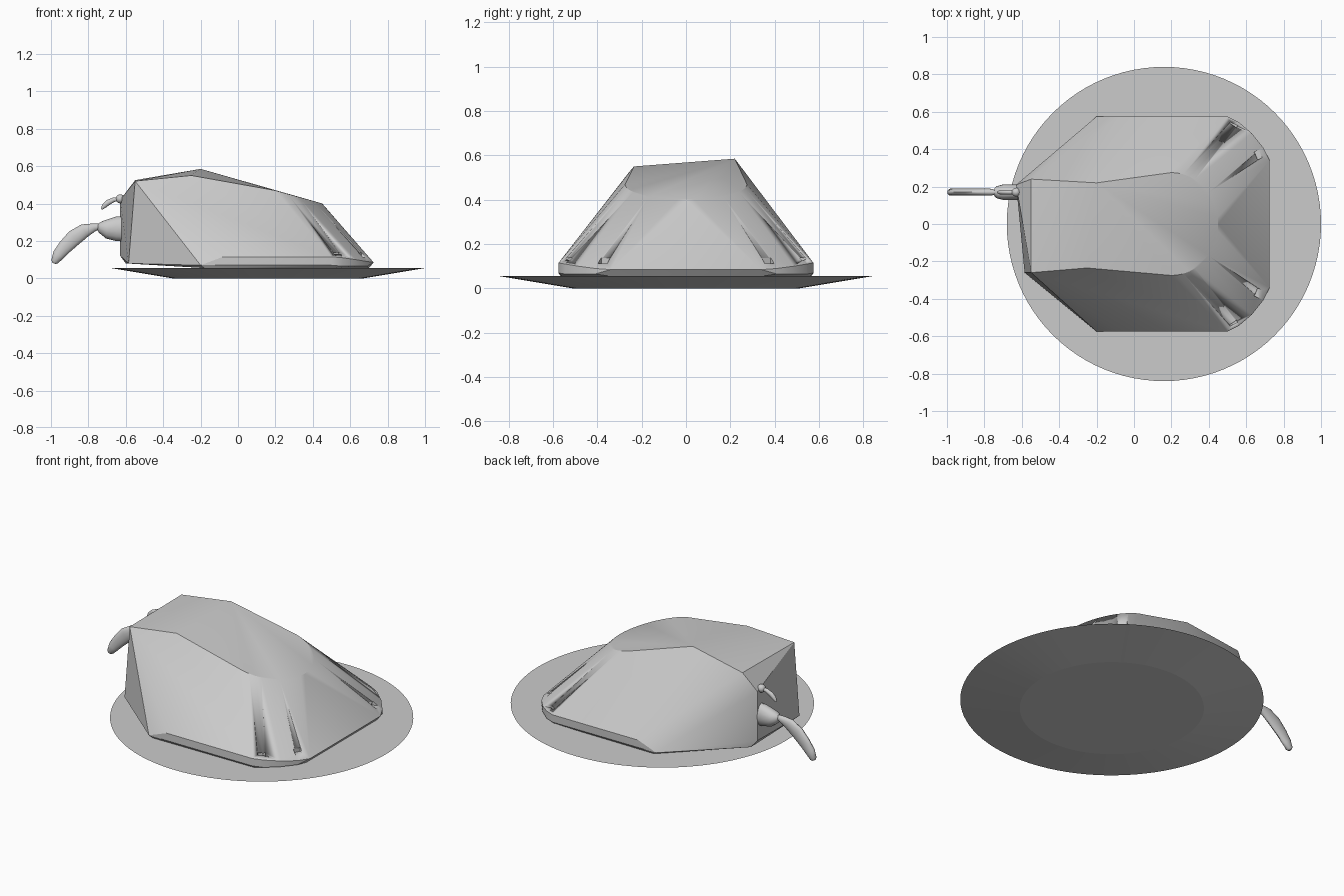
import bpy, bmesh, math
from mathutils import Vector, Matrix

cube = bpy.data.objects.get("Cube")
if cube:
    bpy.data.objects.remove(cube, do_unlink=True)

grey = bpy.data.materials.new("plain grey")
grey.use_nodes = True
grey.diffuse_color = (0.6, 0.6, 0.6, 1)
grey.node_tree.nodes["Principled BSDF"].inputs["Base Color"].default_value = (0.6, 0.6, 0.6, 1)


def finish(name, bm, angle=30):
    bmesh.ops.recalc_face_normals(bm, faces=bm.faces)
    mesh = bpy.data.meshes.new(name)
    bm.to_mesh(mesh)
    bm.free()
    obj = bpy.data.objects.new(name, mesh)
    bpy.context.collection.objects.link(obj)
    mesh.materials.append(grey)
    bpy.ops.object.select_all(action='DESELECT')
    obj.select_set(True)
    bpy.context.view_layer.objects.active = obj
    bpy.ops.object.shade_smooth_by_angle(angle=math.radians(angle))
    return obj


def hull(name, points, angle=30):
    bm = bmesh.new()
    for p in points:
        bm.verts.new(p)
    res = bmesh.ops.convex_hull(bm, input=bm.verts)
    loose = {v for v in res["geom_interior"] + res["geom_unused"]
             if isinstance(v, bmesh.types.BMVert)}
    bmesh.ops.delete(bm, geom=list(loose), context='VERTS')
    bmesh.ops.dissolve_limit(bm, angle_limit=0.01, verts=bm.verts, edges=bm.edges)
    return finish(name, bm, angle)


def limb(name, stations, y, thick):
    """Rounded limb swept through (x, z, half width) stations."""
    bm = bmesh.new()
    sides, rings = 14, []
    for i, (x, z, w) in enumerate(stations):
        a = stations[max(i - 1, 0)]
        b = stations[min(i + 1, len(stations) - 1)]
        d = Vector((b[0] - a[0], b[1] - a[1])).normalized()
        ring = []
        for k in range(sides):
            t = math.tau * k / sides
            s = w * math.cos(t)
            ring.append(bm.verts.new((x - d.y * s, y + min(thick, w) * math.sin(t), z + d.x * s)))
        rings.append(ring)
    for r, q in zip(rings, rings[1:]):
        for k in range(sides):
            n = (k + 1) % sides
            bm.faces.new((r[k], r[n], q[n], q[k]))
    bm.faces.new(rings[0])
    bm.faces.new(rings[-1])
    return finish(name, bm, 40)


# Shallow dish under the shell
bm = bmesh.new()
bmesh.ops.create_cone(bm, cap_ends=True, segments=96, radius1=0.51, radius2=0.84, depth=0.055,
                      matrix=Matrix.Translation((0.16, 0, 0.0275)))
finish("ground_dish", bm, 5)

# Faceted shell: mirrored skirt, rounded roof nose, slanted back wall
shell = []
for s in (-1, 1):
    shell += [(-0.2, s * 0.575, 0.07), (-0.18, s * 0.565, 0.055),
              (-0.08, s * 0.575, 0.115), (0.5, s * 0.575, 0.115),
              (0.5, s * 0.575, 0.07), (0.5, s * 0.56, 0.055),
              (0.56, s * 0.545, 0.11), (0.56, s * 0.545, 0.065),
              (0.63, s * 0.485, 0.1), (0.63, s * 0.485, 0.065),
              (0.69, s * 0.41, 0.09), (0.69, s * 0.41, 0.065),
              (0.725, s * 0.34, 0.085), (0.7, s * 0.34, 0.055)]
shell += [(-0.55, -0.26, 0.52), (-0.585, -0.26, 0.08), (-0.25, -0.235, 0.55),
          (-0.55, 0.24, 0.525), (-0.2, 0.22, 0.585),
          (-0.63, 0.21, 0.42), (-0.63, 0.21, 0.12), (-0.6, 0.23, 0.08)]
for i in range(25):
    t = math.radians(-90 + 180 * i / 24)
    x = 0.2 + 0.25 * math.cos(t)
    shell.append((x, 0.275 * math.sin(t), 0.525 - 0.277 * x))
body = hull("shell", shell)

# Small notches in the nose corners
for side in (-1, 1):
    for px, py, turn in ((0.525, 0.52, -28), (0.665, 0.37, -62)):
        bm = bmesh.new()
        bmesh.ops.create_cube(bm, size=1, matrix=Matrix.Translation((px, side * py, 0.125))
                              @ Matrix.Rotation(math.radians(side * turn), 4, 'Z')
                              @ Matrix.Diagonal((0.045, 0.035, 0.024, 1)))
        cutter = finish("notch_cutter", bm)
        cutter.hide_render = True
        cutter.hide_set(True)
        mod = body.modifiers.new("notch", 'BOOLEAN')
        mod.operation = 'DIFFERENCE'
        mod.solver = 'EXACT'
        mod.object = cutter

# Rear mount and the large curved fin
limb("fin_mount", [(-0.6, 0.265, 0.068), (-0.65, 0.265, 0.066), (-0.7, 0.265, 0.052),
                   (-0.735, 0.275, 0.032), (-0.75, 0.28, 0.014)], 0.17, 0.042)
limb("rear_fin", [(-0.73, 0.28, 0.012), (-0.77, 0.272, 0.022), (-0.82, 0.255, 0.037),
                  (-0.875, 0.218, 0.043), (-0.925, 0.168, 0.038), (-0.96, 0.125, 0.032),
                  (-0.98, 0.09, 0.02), (-0.984, 0.08, 0.01)], 0.17, 0.019)

# Small upper fin with its ball joint
bm = bmesh.new()
bmesh.ops.create_uvsphere(bm, u_segments=16, v_segments=10, radius=0.024,
                          matrix=Matrix.Translation((-0.63, 0.17, 0.425)))
finish("small_fin_joint", bm, 60)
limb("small_fin", [(-0.63, 0.425, 0.01), (-0.665, 0.42, 0.012), (-0.695, 0.405, 0.015),
                   (-0.715, 0.388, 0.013), (-0.73, 0.37, 0.005)], 0.17, 0.012)
